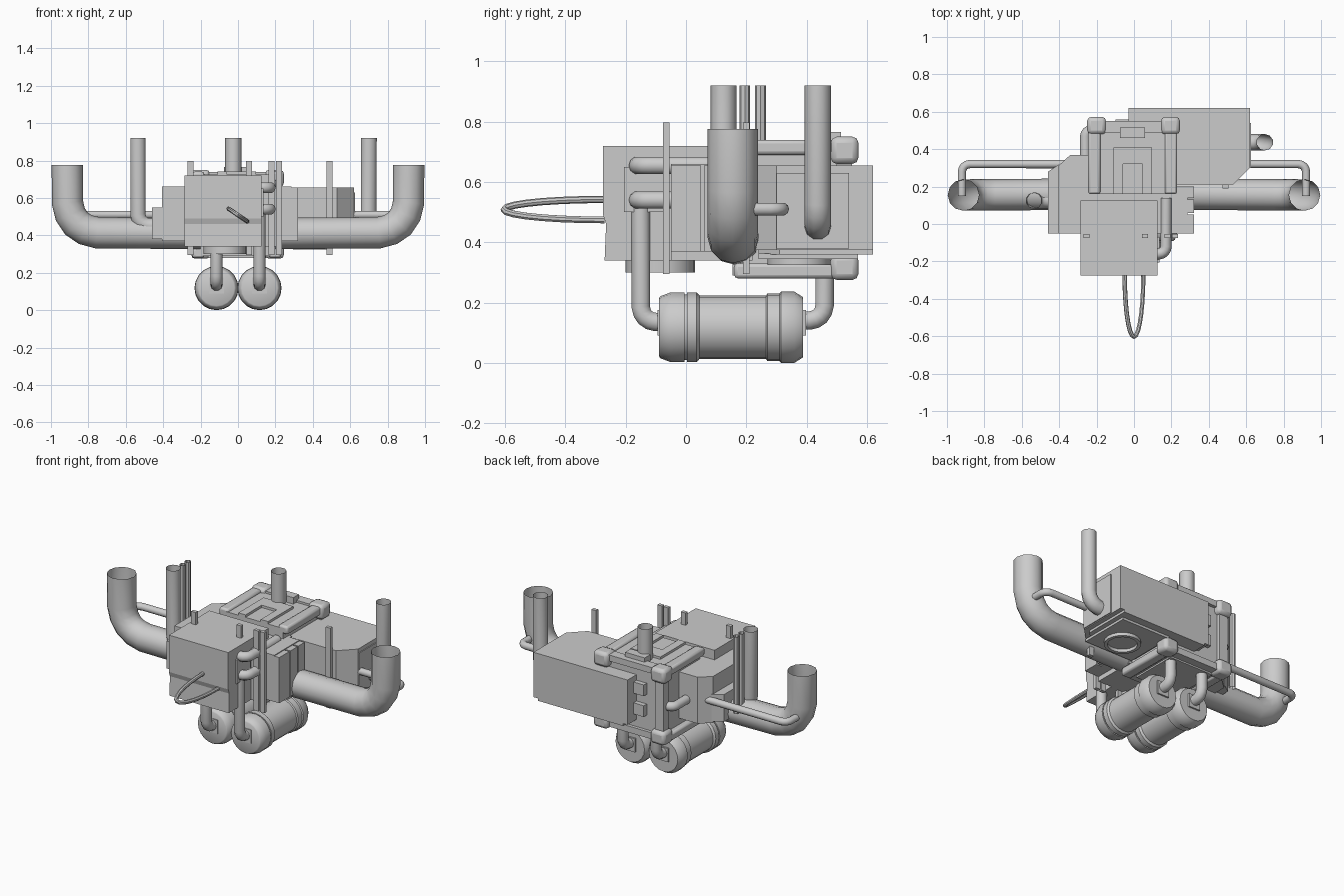
import bpy, bmesh, math
from mathutils import Vector

if "Cube" in bpy.data.objects:
    bpy.data.objects.remove(bpy.data.objects["Cube"])


def finish(name, bm, smooth=False, bevel=0.0):
    bmesh.ops.recalc_face_normals(bm, faces=bm.faces)
    me = bpy.data.meshes.new(name)
    bm.to_mesh(me)
    bm.free()
    ob = bpy.data.objects.new(name, me)
    bpy.context.collection.objects.link(ob)
    if bevel:
        m = ob.modifiers.new("bevel", 'BEVEL')
        m.width, m.segments = bevel, 2
    if smooth:
        bpy.ops.object.select_all(action='DESELECT')
        ob.select_set(True)
        bpy.context.view_layer.objects.active = ob
        bpy.ops.object.shade_smooth_by_angle(angle=math.radians(40))
    return ob


def box(name, x0, x1, y0, y1, z0, z1, bevel=0.0):
    bm = bmesh.new()
    bmesh.ops.create_cube(bm, size=1)
    for v in bm.verts:
        v.co = (x0 + (v.co.x + .5) * (x1 - x0), y0 + (v.co.y + .5) * (y1 - y0),
                z0 + (v.co.z + .5) * (z1 - z0))
    return finish(name, bm, bevel > 0, bevel)


def prism(name, pts, lo, hi, axis='z'):
    """Extrude a 2D outline along z (x,y points) or x (y,z points)."""
    bm = bmesh.new()
    mk = (lambda p, h: (p[0], p[1], h)) if axis == 'z' else (lambda p, h: (h, p[0], p[1]))
    a = [bm.verts.new(mk(p, lo)) for p in pts]
    b = [bm.verts.new(mk(p, hi)) for p in pts]
    bm.faces.new(a)
    bm.faces.new(b)
    for i in range(len(pts)):
        j = (i + 1) % len(pts)
        bm.faces.new((a[i], a[j], b[j], b[i]))
    return finish(name, bm)


def lathe(name, prof, pos, axis, n=20):
    """Spin (distance, radius) pairs round the y or z axis through pos."""
    bm = bmesh.new()
    rings = []
    for d, r in prof:
        ring = []
        for i in range(n):
            t = 2 * math.pi * i / n
            c, s = r * math.cos(t), r * math.sin(t)
            p = (c, d, s) if axis == 'y' else (c, s, d)
            ring.append(bm.verts.new(Vector(pos) + Vector(p)))
        rings.append(ring)
    for a, b in zip(rings, rings[1:]):
        for i in range(n):
            j = (i + 1) % n
            bm.faces.new((a[i], a[j], b[j], b[i]))
    bm.faces.new(rings[0])
    bm.faces.new(rings[-1])
    return finish(name, bm, True)


def pipe(name, pts, r, bend=0.0, res=3, caps=False, steps=4):
    """Round tube along a path with rounded corners."""
    pts = [Vector(p) for p in pts]
    path = [pts[0]]
    for a, b, c in zip(pts, pts[1:], pts[2:]):
        if bend:
            p, q = b + (a - b).normalized() * bend, b + (c - b).normalized() * bend
            for i in range(steps + 1):
                t = i / steps
                path.append(p * (1 - t) ** 2 + b * 2 * t * (1 - t) * .8 + (p + q) * t * (1 - t) * .2 + q * t * t)
        else:
            path.append(b)
    path.append(pts[-1])
    cu = bpy.data.curves.new(name, 'CURVE')
    cu.dimensions = '3D'
    cu.bevel_depth, cu.bevel_resolution, cu.use_fill_caps = r, res, caps
    sp = cu.splines.new('POLY')
    sp.points.add(len(path) - 1)
    for s, p in zip(sp.points, path):
        s.co = (*p, 1)
    ob = bpy.data.objects.new(name, cu)
    bpy.context.collection.objects.link(ob)
    bpy.ops.object.select_all(action='DESELECT')
    ob.select_set(True)
    bpy.context.view_layer.objects.active = ob
    bpy.ops.object.convert(target='MESH')
    bpy.ops.object.shade_smooth_by_angle(angle=math.radians(40))


# Twin tanks underneath, with feed pipes
tank = [(-.09, .095), (-.085, .103), (-.05, .116), (-.005, .116), (-.005, .108), (.003, .108),
        (.003, .116), (.035, .116), (.045, .105), (.265, .105), (.27, .112), (.31, .112),
        (.315, .118), (.36, .118), (.388, .1)]
for side, s in (("left", -1), ("right", 1)):
    x = .115 * s
    lathe("tank_" + side, tank, (x, 0, .118), 'y')
    top = .55 if s > 0 else .36
    pipe("tank_front_pipe_" + side, [(x, -.08, .135), (x, -.15, .135), (x, -.15, top)], .032, .05)
    pipe("tank_rear_pipe_" + side, [(x, .38, .14), (x, .46, .14), (x, .46, .33)], .032, .05)
    for y in (-.095, .388):
        box("tank_fitting_" + side, x - .04, x + .04, y, y + .01, .09, .175)

    # Exhaust pipe with upturned open end, and its handrail
    pipe("exhaust_" + side, [(.2 * s, .16, .41), (.912 * s, .155, .415), (.912 * s, .155, .775)],
         .084, .16, res=4)
    pipe("handrail_" + side, [(.92 * s, .15, .51), (.92 * s, .32, .51), (.36 * s, .32, .51)],
         .022, .04)

# Front box with a tucked-in lower lip
prism("front_box", [(-.275, .72), (-.275, .49), (-.265, .46), (-.27, .34), (.125, .34), (.125, .72)],
      -.285, .125, 'x')
box("front_box_side_panel", .12, .135, -.205, -.07, .5, .65)
lathe("front_box_foot", [(.3, .115), (.345, .115)], (-.07, -.085, 0), 'z')

# Front pull loop
loop = []
for i in range(15):
    t = math.pi * i / 14
    loop.append((-.05 * math.cos(t), -.27 - .333 * math.sin(t), .508 + .034 * math.cos(t)))
pipe("pull_loop", loop, .012, res=2)

# Side housings and middle block
prism("left_housing", [(-.405, -.05), (-.405, .31), (-.34, .37), (-.2, .37), (-.2, -.05)], .37, .66)
prism("left_housing_step", [(-.46, -.05), (-.46, .28), (-.4, .32), (-.4, -.05)], .38, .55)
box("middle_block", -.22, .22, -.05, .22, .34, .66)
box("right_housing", .2, .285, -.05, .2, .37, .66)
for y0, y1 in ((-.05, .05), (.06, .13), (.14, .2)):
    box("right_housing_plate", .28, .32, y0, y1, .37, .655)

# Rear box with chamfered corner, stepped base and round outlet
rear = [(-.03, .21), (.53, .21), (.62, .3), (.62, .62), (-.03, .62)]
prism("rear_box", rear, .375, .655)
prism("rear_box_sill", [(.0, .24), (.52, .24), (.59, .31), (.59, .62), (.0, .62)], .36, .38)
box("rear_box_side_panel", .615, .626, .3, .54, .38, .63)
box("outlet_plate", .22, .56, .24, .57, .345, .362)
ring = bmesh.new()
lo, li, hi = [], [], []
for i in range(20):
    c, s = math.cos(i * math.pi / 10), math.sin(i * math.pi / 10)
    lo.append(ring.verts.new((.4 + .105 * c, .375 + .105 * s, .325)))
    li.append(ring.verts.new((.4 + .085 * c, .375 + .085 * s, .325)))
    hi.append((ring.verts.new((.4 + .105 * c, .375 + .105 * s, .35)),
               ring.verts.new((.4 + .085 * c, .375 + .085 * s, .344))))
for i in range(20):
    j = (i + 1) % 20
    ring.faces.new((lo[i], lo[j], li[j], li[i]))
    ring.faces.new((lo[i], lo[j], hi[j][0], hi[i][0]))
    ring.faces.new((li[i], li[j], hi[j][1], hi[i][1]))
finish("outlet_ring", ring, True)

# Engine core with lid and bottom frame
box("engine_core", -.21, .2, .16, .53, .33, .71)
box("engine_lid", -.225, .215, .16, .55, .7, .725)
box("bottom_frame", -.225, .215, .155, .55, .29, .33)
box("bottom_plate", -.16, .15, .2, .5, .28, .3)
for x0 in (-.25, .145):
    box("lid_corner_clamp", x0, x0 + .1, .48, .572, .66, .75, .02)
    box("bottom_corner_clamp", x0, x0 + .1, .48, .572, .275, .36, .02)
    box("rear_post", x0 + .02, x0 + .08, .5, .55, .34, .68)
for x0 in (-.245, .165):
    box("lid_rail", x0, x0 + .065, .16, .5, .69, .74, .012)
    box("bottom_rail", x0, x0 + .065, .16, .5, .28, .33, .012)
box("lid_rear_bar", -.16, .15, .49, .55, .71, .738)
# Raised square on the lid
for b in ((-.11, -.06, .16, .41), (.045, .095, .16, .41), (-.06, .045, .32, .41)):
    box("lid_raised_frame", *b, .72, .74)
box("lid_pipe_base", -.075, .06, .46, .515, .72, .765)
for z in (.42, .55):
    box("rear_core_step", -.1, .0, .52, .56, z, z + .07)

# Upright pipes
pipe("stack_centre", [(-.025, .437, .72), (-.025, .437, .92)], .044)
pipe("stack_left", [(-.42, .125, .45), (-.535, .125, .45), (-.535, .125, .92)], .043, .06)
pipe("stack_right", [(.6, .437, .452), (.7, .437, .452), (.7, .437, .92)], .044, .075)
for y in (.195, .247):
    pipe("thin_stack", [(-.52, y, .44), (-.52, y, .92)], .018, res=2)

# Flat upright rods
for x, y in ((-.255, -.065), (.058, -.065), (.178, -.065), (.22, -.065), (.49, .2)):
    box("upright_rod", x - .016, x + .016, y - .011, y + .011, .295, .797)

# Short side pipes beside the front box
for z in (.655, .54):
    pipe("side_pipe", [(.11, -.16, z), (.172, -.16, z), (.172, .14, z)], .03, .04)
pipe("left_core_pipe", [(-.2, .5, .5), (-.26, .5, .5), (-.26, .3, .5)], .028, .03)
